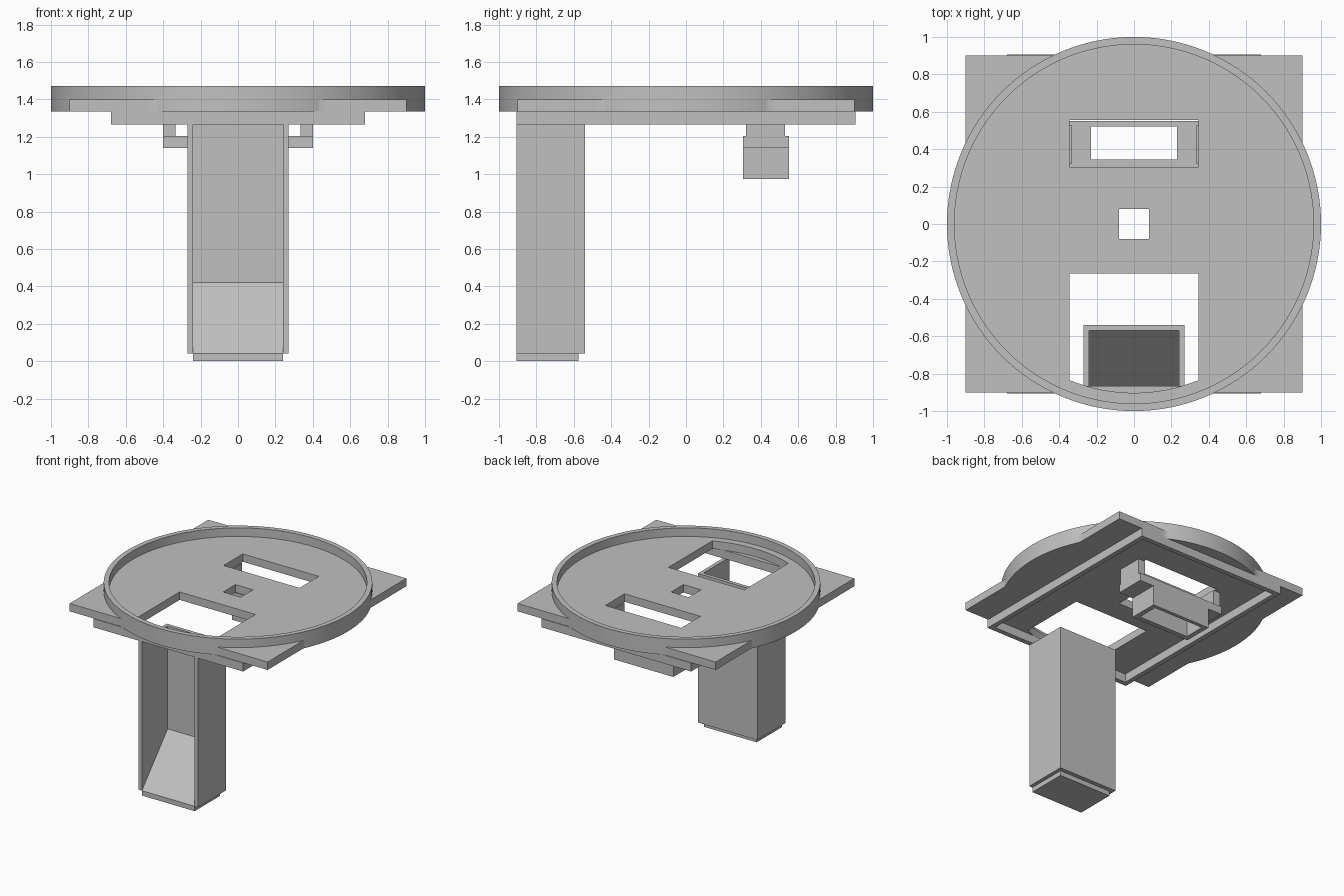
import bpy, bmesh
from math import sin, cos, acos, pi, radians

cube = bpy.data.objects.get("Cube")
if cube:
    bpy.data.objects.remove(cube, do_unlink=True)

grey = bpy.data.materials.new("plain grey")
grey.use_nodes = True
colour = (0.53, 0.53, 0.53, 1)
grey.diffuse_color = colour
grey.node_tree.nodes["Principled BSDF"].inputs["Base Color"].default_value = colour


def rect(x0, x1, y0, y1):
    return [(x0, y0), (x1, y0), (x1, y1), (x0, y1)]


def circle(r, n=128):
    return [(r * cos(2 * pi * i / n), r * sin(2 * pi * i / n)) for i in range(n)]


def prism(name, loops, low, high, axis="z", smooth=False):
    """Extrude an outline (first loop) with holes (other loops) along an axis."""
    bm = bmesh.new()
    edges = []
    for loop in loops:
        vs = [bm.verts.new((u, v, low)) for u, v in loop]
        edges += [bm.edges.new((vs[i - 1], vs[i])) for i in range(len(vs))]
    bmesh.ops.triangle_fill(bm, use_beauty=True, use_dissolve=False,
                            edges=edges, normal=(0, 0, 1))
    out = bmesh.ops.extrude_face_region(bm, geom=bm.faces[:])
    top = [g for g in out["geom"] if isinstance(g, bmesh.types.BMVert)]
    bmesh.ops.translate(bm, verts=top, vec=(0, 0, high - low))
    if axis == "x":
        for v in bm.verts:
            v.co = (v.co.z, v.co.x, v.co.y)
    bmesh.ops.recalc_face_normals(bm, faces=bm.faces[:])
    mesh = bpy.data.meshes.new(name)
    bm.to_mesh(mesh)
    bm.free()
    mesh.materials.append(grey)
    ob = bpy.data.objects.new(name, mesh)
    bpy.context.collection.objects.link(ob)
    if smooth:
        bpy.ops.object.select_all(action="DESELECT")
        ob.select_set(True)
        bpy.context.view_layer.objects.active = ob
        bpy.ops.object.shade_smooth_by_angle(angle=radians(30))
    return ob


FLOOR, PLATE_TOP, RIM_TOP, FRAME = 1.335, 1.4, 1.47, 1.265
HALF = 0.9

# Floor outline: disc joined with a square, including where the two cross
cross = acos(HALF)
angles = [2 * pi * i / 128 for i in range(128)]
for q in range(4):
    angles += [q * pi / 2 + cross, (q + 1) * pi / 2 - cross]
outline = []
for a in sorted(angles):
    r = max(1, HALF / max(abs(cos(a)), abs(sin(a))))
    outline.append((r * cos(a), r * sin(a)))

# Chute opening: straight sides, front edge follows an arc
arc_r, w = 0.903, 0.345
arc = []
for i in range(17):
    x = -w + 2 * w * i / 16
    arc.append((x, -(arc_r ** 2 - x ** 2) ** 0.5))
chute_hole = arc + [(w, -0.265), (-w, -0.265)]

# Tray floor and raised round rim
prism("tray_floor", [outline, chute_hole, rect(-0.08, 0.08, -0.08, 0.08),
                     rect(-w, w, 0.305, 0.555)], FLOOR, PLATE_TOP, smooth=True)
prism("round_rim", [circle(1), circle(0.96)], PLATE_TOP, RIM_TOP, smooth=True)

# Rectangular frame under the floor
prism("under_frame", [rect(-0.68, 0.68, -0.905, 0.905),
                      rect(-0.64, 0.64, -0.865, 0.865)], FRAME, FLOOR)

# Chute: three walls, open at the front, with a sloped bottom
front, back = -0.905, -0.54
prism("chute_walls", [[(-0.27, front), (-0.24, front), (-0.24, -0.57), (0.24, -0.57),
                       (0.24, front), (0.27, front), (0.27, back), (-0.27, back)]],
      0.04, FRAME)
prism("chute_slope", [[(front, 0), (-0.575, 0), (-0.575, 0.04), (-0.57, 0.04),
                       (-0.57, 0.42), (front, 0.04)]], -0.24, 0.24, axis="x")

# Hanging holder: sleeve, flange and two posts
bore = rect(-0.23, 0.23, 0.345, 0.52)
prism("holder_sleeve", [rect(-0.27, 0.27, 0.305, 0.55), bore], 0.975, 1.14)
prism("holder_flange", [rect(-0.4, 0.4, 0.305, 0.55), bore], 1.14, 1.205)
for side, x0, x1 in (("left", 0.335, 0.4), ("right", -0.4, -0.335)):
    prism(side + "_holder_post", [rect(x0, x1, 0.32, 0.53)], 1.205, FLOOR)
